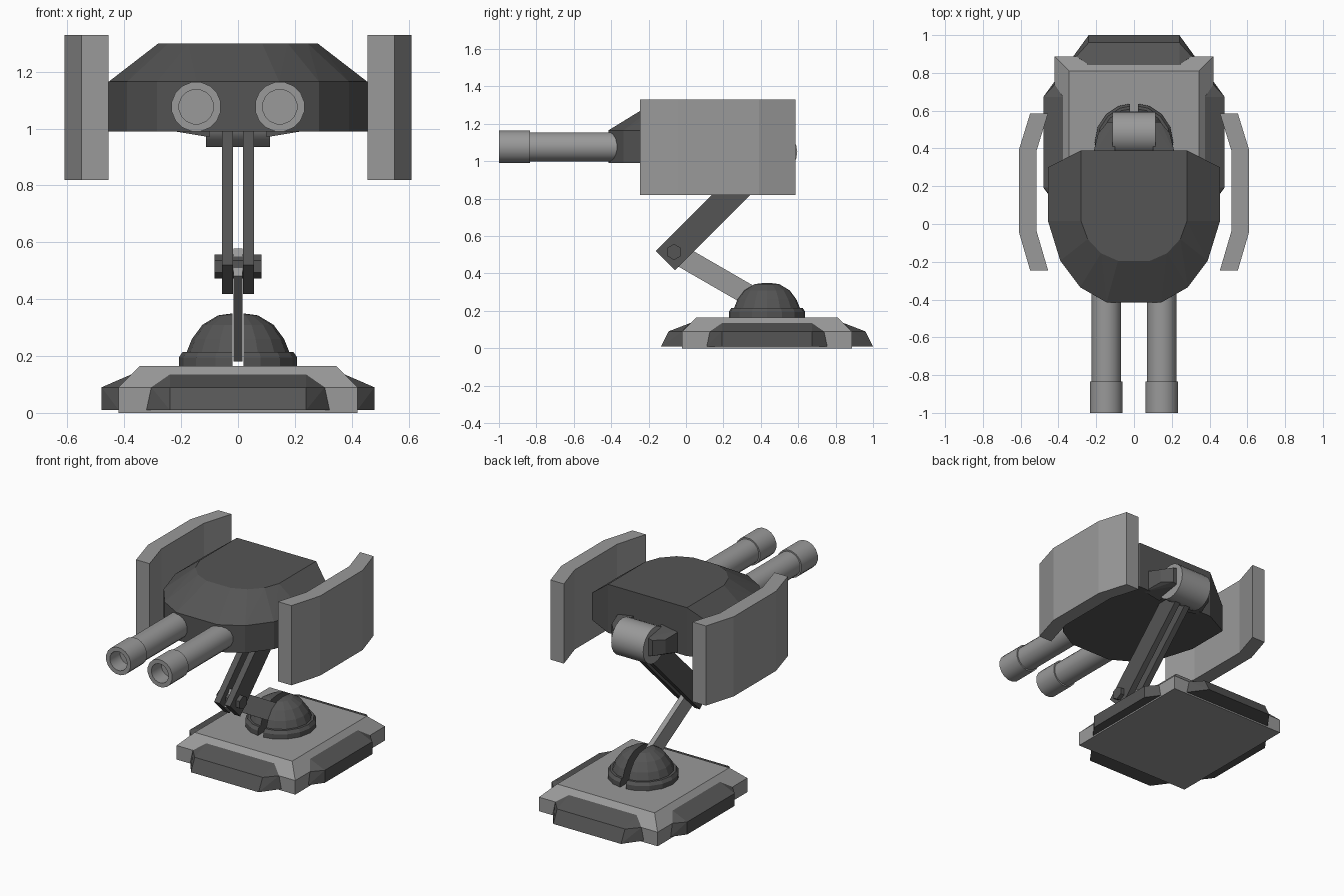
import bpy, bmesh
from math import sin, cos, pi, radians
from mathutils import Vector

if "Cube" in bpy.data.objects:
    bpy.data.objects.remove(bpy.data.objects["Cube"])


def finish(bm, name):
    bmesh.ops.recalc_face_normals(bm, faces=bm.faces)
    me = bpy.data.meshes.new(name)
    bm.to_mesh(me)
    bm.free()
    ob = bpy.data.objects.new(name, me)
    bpy.context.collection.objects.link(ob)
    return ob


def hull_mesh(points):
    bm = bmesh.new()
    for p in points:
        bm.verts.new(p)
    res = bmesh.ops.convex_hull(bm, input=bm.verts)
    junk = list({v for v in res["geom_interior"] if isinstance(v, bmesh.types.BMVert)})
    bmesh.ops.delete(bm, geom=junk, context='VERTS')
    bmesh.ops.dissolve_limit(bm, angle_limit=radians(0.5), verts=bm.verts, edges=bm.edges)
    return bm


def hull(name, points):
    return finish(hull_mesh(points), name)


def lathe(name, profile, sides, origin, axis, phase=0.0, smooth=False):
    """Revolve (radius, position) pairs around the x or y axis."""
    bm = bmesh.new()
    o = Vector(origin)
    rings = []
    for r, h in profile:
        ring = []
        for i in range(sides):
            a = phase + 2 * pi * i / sides
            u, w = r * cos(a), r * sin(a)
            ring.append(bm.verts.new(o + Vector((h, u, w) if axis == 'X' else (u, h, w))))
        rings.append(ring)
    for a, b in zip(rings, rings[1:]):
        for i in range(sides):
            j = (i + 1) % sides
            bm.faces.new((a[i], a[j], b[j], b[i]))
    bm.faces.new(rings[0])
    bm.faces.new(rings[-1])
    ob = finish(bm, name)
    for f in ob.data.polygons:
        f.use_smooth = False
    if smooth:
        bpy.ops.object.select_all(action='DESELECT')
        ob.select_set(True)
        bpy.context.view_layer.objects.active = ob
        bpy.ops.object.shade_smooth_by_angle(angle=radians(35))
    return ob


def bar(name, start, angle, t0, t1, half, x0, x1):
    """Flat bar lying in the yz plane, running from t0 to t1 along its angle."""
    d = Vector((0, cos(angle), sin(angle)))
    n = Vector((0, -sin(angle), cos(angle)))
    return hull(name, [Vector((x, start[0], start[1])) + d * t + n * s
                       for x in (x0, x1) for t in (t0, t1) for s in (-half, half)])


def paint(ob, mat):
    ob.data.materials.append(mat)
    return ob


dark = bpy.data.materials.new("dark_grey")
dark.diffuse_color = (0.09, 0.09, 0.09, 1)
dark.use_nodes = True
dark.node_tree.nodes["Principled BSDF"].inputs["Base Color"].default_value = dark.diffuse_color
light = bpy.data.materials.new("light_grey")
light.diffuse_color = (0.32, 0.32, 0.32, 1)
light.use_nodes = True
light.node_tree.nodes["Principled BSDF"].inputs["Base Color"].default_value = light.diffuse_color
CY = 0.433  # centre of the base in y

# base plate with chamfered top
paint(hull("base_plate", [(sx * w, CY + sy * d, z) for w, d, z in
      ((0.42, 0.454, 0), (0.42, 0.454, 0.09), (0.345, 0.378, 0.165))
      for sx in (-1, 1) for sy in (-1, 1)]), light)

# dark skirts on the four sides: (inner, outer low, outer mid, top) distances
for k, (inner, low, mid, top) in enumerate(((0.42, 0.48, 0.48, 0.376),
                                           (0.454, 0.567, 0.527, 0.41))):
    for s in (-1, 1):
        pts = []
        for e in (-1, 1):
            for w, d, z in ((0.24, low, 0.01), (0.24, mid, 0.09), (0.24, top, 0.135),
                            (0.322, inner, 0.01), (0.305, inner, 0.09), (0.322, top, 0.01)):
                pts.append((s * d, CY + e * w, z) if k == 0 else (e * w, CY + s * d, z))
        paint(hull("base_skirt", pts), dark)

# split dome and collar
dome = ((0.18, 0.165), (0.18, 0.215), (0.162, 0.26), (0.125, 0.31), (0.07, 0.343), (0.02, 0.35))
collar = ((0.208, 0.16), (0.208, 0.195), (0.195, 0.215))
for name, prof in (("swivel_dome", dome), ("swivel_collar", collar)):
    for s in (-1, 1):
        bm = hull_mesh([(r * cos(i * pi / 8), CY + r * sin(i * pi / 8), z)
                        for r, z in prof for i in range(16)])
        cut = bmesh.ops.bisect_plane(bm, geom=bm.verts[:] + bm.edges[:] + bm.faces[:],
                                     plane_co=(s * 0.02, 0, 0), plane_no=(s, 0, 0), clear_inner=True)
        edges = [e for e in cut["geom_cut"] if isinstance(e, bmesh.types.BMEdge)]
        bmesh.ops.holes_fill(bm, edges=edges, sides=0)
        paint(finish(bm, name), dark)

# folding arm: single lower bar, forked upper bar, hex bolt at the elbow
ELBOW = (-0.064, 0.515)
paint(bar("lower_arm", ELBOW, radians(-30), -0.03, 0.57, 0.056, -0.016, 0.016), light)
for s in (-1, 1):
    paint(bar("upper_arm", ELBOW, radians(45), -0.065, 0.74, 0.072, s * 0.018, s * 0.057), dark)
paint(lathe("elbow_bolt", ((0.043, -0.083), (0.043, 0.083)), 6, (0, *ELBOW), 'X', pi / 6), dark)

# shoulder hinge drum and its tapered brackets
paint(lathe("hinge_drum", ((0.115, -0.113), (0.115, 0.113)), 20, (0, 0.48, 1.05), 'X', smooth=True), light)
for s in (-1, 1):
    paint(hull("hinge_bracket", [(s * x, y, 1.06 + e * h) for e in (-1, 1) for x, y, h in
          ((0.10, 0.36, 0.09), (0.22, 0.36, 0.07), (0.10, 0.54, 0.06),
           (0.19, 0.48, 0.045), (0.14, 0.54, 0.05))]), dark)

# head shell: straight lower wall, sloping shoulders, flat top
wall = ((0.28, 0.39), (0.455, 0.30), (0.455, 0.015), (0.39, -0.195), (0.285, -0.335), (0.145, -0.415))
roof = ((0.28, 0.39), (0.28, 0.015), (0.245, -0.08), (0.175, -0.155), (0.085, -0.195))
paint(hull("head_shell", [(s * x, y, z) for s in (-1, 1) for loop, zs in
      ((wall, (0.99, 1.165)), (roof, (1.30,))) for x, y in loop for z in zs]), dark)

# twin barrels with thicker hollow muzzles, and curved side shields
shield = ((0.55, 0.585), (0.61, 0.39), (0.61, -0.04), (0.55, -0.245))
for s in (-1, 1):
    paint(lathe("gun_barrel", ((0.079, -0.25), (0.079, -0.835), (0.088, -0.835), (0.088, -1.0),
                               (0.061, -1.0), (0.061, -0.9)),
                16, (s * 0.147, 0, 1.077), 'Y', pi / 16, True), light)
    bm = bmesh.new()
    outline = list(shield) + [(x - 0.095, y) for x, y in reversed(shield)]
    face = bm.faces.new([bm.verts.new((s * x, y, 0.82)) for x, y in outline])
    ext = bmesh.ops.extrude_face_region(bm, geom=[face])
    bmesh.ops.translate(bm, vec=(0, 0, 0.51),
                        verts=[v for v in ext["geom"] if isinstance(v, bmesh.types.BMVert)])
    bmesh.ops.recalc_face_normals(bm, faces=bm.faces)
    paint(finish(bm, "side_shield"), light)
